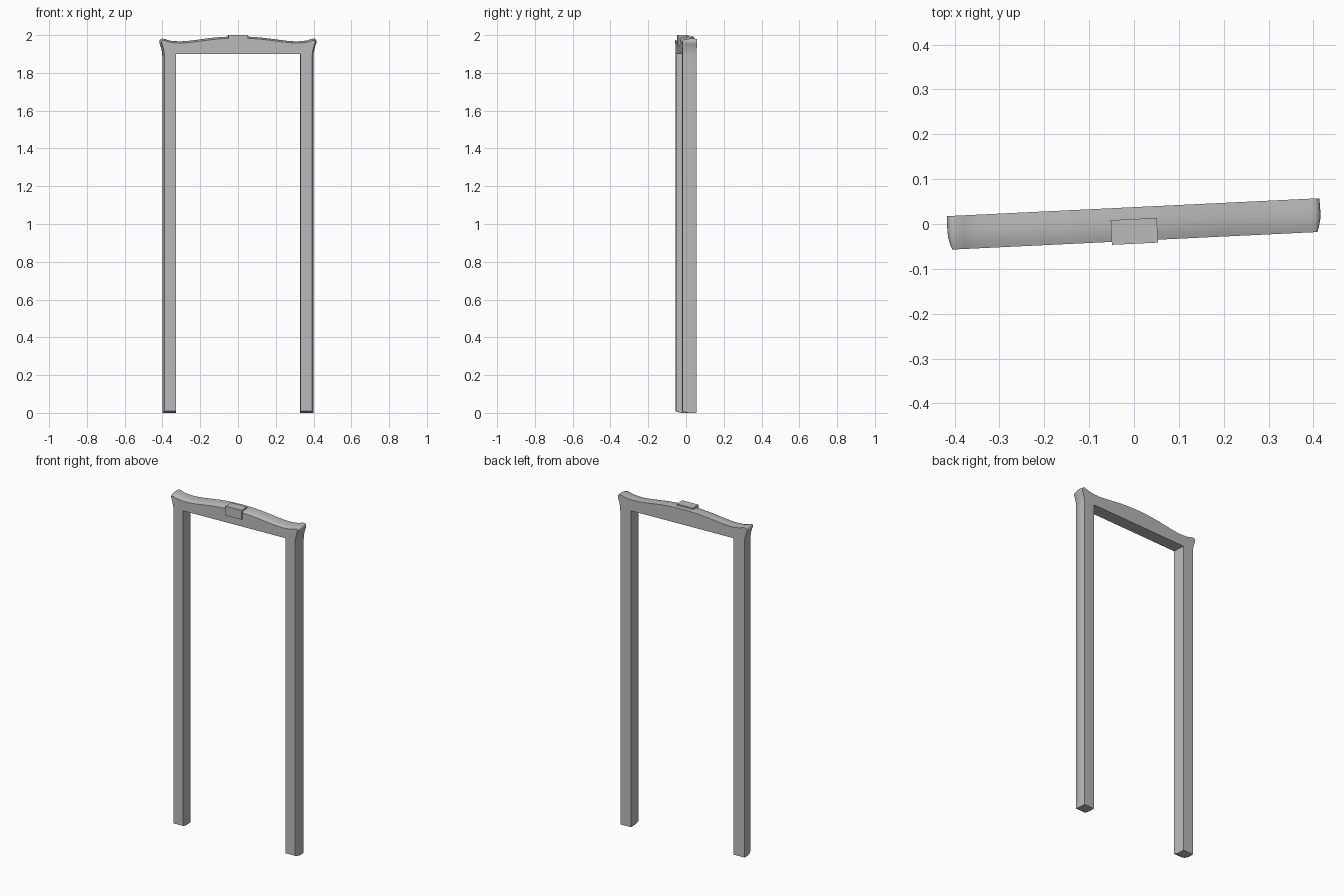
import bpy, bmesh, math
from mathutils import Vector, Matrix

old = bpy.data.objects.get("Cube")
if old:
    bpy.data.objects.remove(old)

TURN = Matrix.Rotation(math.radians(2.75), 4, 'Z')

grey = bpy.data.materials.new("plain grey")
grey.use_nodes = True
grey.diffuse_color = (0.5, 0.5, 0.5, 1)
grey.node_tree.nodes["Principled BSDF"].inputs["Base Color"].default_value = (0.5, 0.5, 0.5, 1)


def finish(bm, name):
    """Turn the mesh slightly about the vertical axis and add it to the scene."""
    bmesh.ops.recalc_face_normals(bm, faces=bm.faces)
    bm.transform(TURN)
    mesh = bpy.data.meshes.new(name)
    bm.to_mesh(mesh)
    bm.free()
    mesh.materials.append(grey)
    obj = bpy.data.objects.new(name, mesh)
    bpy.context.collection.objects.link(obj)
    return obj


def smooth_path(pts, steps=4):
    """Catmull-Rom curve through the points."""
    ext = [pts[0] * 2 - pts[1]] + pts + [pts[-1] * 2 - pts[-2]]
    out = []
    for a, b, c, d in zip(ext, ext[1:], ext[2:], ext[3:]):
        for i in range(steps):
            t = i / steps
            out.append(0.5 * (2 * b + (c - a) * t + (2 * a - 5 * b + 4 * c - d) * t * t
                              + (3 * b - a - 3 * c + d) * t ** 3))
    return out + [pts[-1]]


# Half outline: flared ear at the top corner, then the wavy crest to the middle
crest = smooth_path([Vector(p) for p in (
    (0.4, 1.88), (0.402, 1.91), (0.409, 1.94), (0.416, 1.96), (0.414, 1.974),
    (0.404, 1.981), (0.388, 1.979), (0.36, 1.971), (0.31, 1.967), (0.25, 1.971),
    (0.15, 1.984), (0.07, 1.991), (0, 1.993))])


def section(inset):
    """Closed outline with its outer edge pulled inward by inset."""
    half = [Vector((0.33, 1.9)), Vector((0.33, inset)), Vector((0.4 - inset, inset))]
    for i, p in enumerate(crest):
        along = crest[min(i + 1, len(crest) - 1)] - crest[max(i - 1, 0)]
        if i in (0, len(crest) - 1):
            along = Vector((0, 1)) if i == 0 else Vector((-1, 0))
        half.append(p + Vector((-along.y, along.x)).normalized() * inset)
    return half + [Vector((-p.x, p.y)) for p in reversed(half[:-1])]


# Door frame: outline lofted from front to back with a bowed outer edge
bm = bmesh.new()
rings = []
for y, inset in ((-0.0375, 0.009), (-0.025, 0.0045), (-0.01, 0.001),
                 (0.005, 0), (0.02, 0), (0.0375, 0.001)):
    rings.append([bm.verts.new((p.x, y, p.y)) for p in section(inset)])
for r, s in zip(rings, rings[1:]):
    for i in range(len(r)):
        j = (i + 1) % len(r)
        bm.faces.new((r[i], r[j], s[j], s[i]))
bm.faces.new(rings[0])
bm.faces.new(rings[-1])
frame = finish(bm, "door_frame")
bpy.ops.object.select_all(action='DESELECT')
frame.select_set(True)
bpy.context.view_layer.objects.active = frame
bpy.ops.object.shade_smooth_by_angle(angle=math.radians(30))

# Small block set into the middle of the crest
bm = bmesh.new()
bmesh.ops.create_cube(bm, size=1)
bm.transform(Matrix.Translation((0, -0.0165, 1.972)) @ Matrix.Diagonal((0.103, 0.055, 0.056, 1)))
finish(bm, "crest_block")
